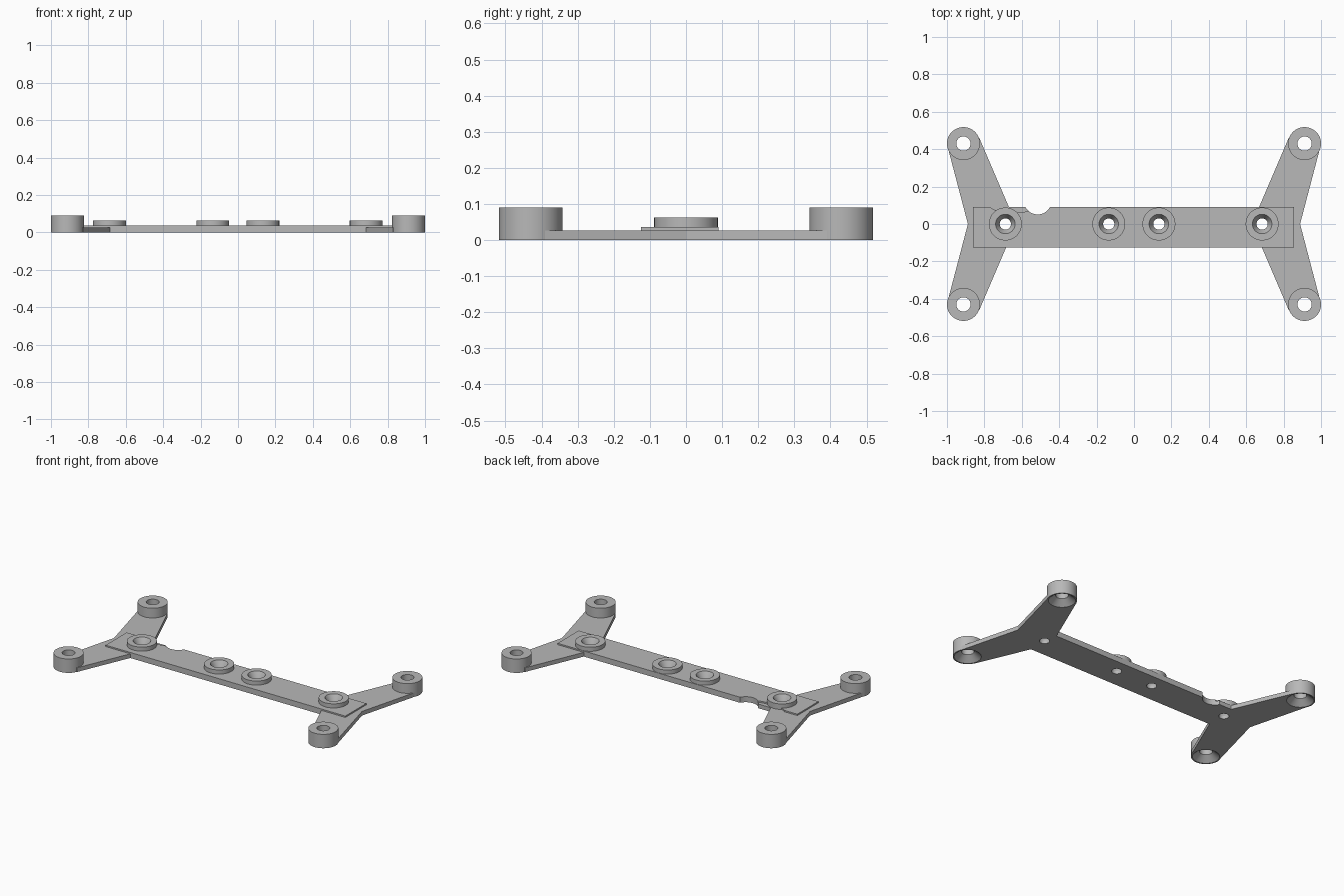
import bpy
import bmesh
import math

cube = bpy.data.objects.get("Cube")
if cube:
    bpy.data.objects.remove(cube, do_unlink=True)

grey = bpy.data.materials.new("plain grey")
grey.use_nodes = True
COLOUR = (0.48, 0.48, 0.48, 1)
grey.diffuse_color = COLOUR
grey.node_tree.nodes["Principled BSDF"].inputs["Base Color"].default_value = COLOUR


def finish(name, bm):
    bmesh.ops.recalc_face_normals(bm, faces=bm.faces)
    mesh = bpy.data.meshes.new(name)
    bm.to_mesh(mesh)
    bm.free()
    mesh.materials.append(grey)
    ob = bpy.data.objects.new(name, mesh)
    bpy.context.collection.objects.link(ob)
    return ob


def prism(name, outline, z0, z1):
    """Extrude a flat outline between two heights."""
    bm = bmesh.new()
    face = bm.faces.new([bm.verts.new((x, y, z0)) for x, y in outline])
    top = bmesh.ops.extrude_face_region(bm, geom=[face])
    verts = [g for g in top["geom"] if isinstance(g, bmesh.types.BMVert)]
    bmesh.ops.translate(bm, verts=verts, vec=(0, 0, z1 - z0))
    return finish(name, bm)


def ellipse(cx, cy, rx, ry, n=64):
    return [(cx + rx * math.cos(math.tau * i / n), cy + ry * math.sin(math.tau * i / n))
            for i in range(n)]


def lathe(name, profile, cx, cy, closed, n=48):
    """Turn an (r, z) profile; closed loops make rings, open ones get end caps."""
    bm = bmesh.new()
    rings = [[bm.verts.new((x, y, z)) for x, y in ellipse(cx, cy, r, r, n)] for r, z in profile]
    for k in range(len(rings) if closed else len(rings) - 1):
        a, b = rings[k], rings[(k + 1) % len(rings)]
        for i in range(n):
            j = (i + 1) % n
            bm.faces.new((a[i], a[j], b[j], b[i]))
    if not closed:
        bm.faces.new(rings[0])
        bm.faces.new(rings[-1])
    return finish(name, bm)


def cut(ob, cutters):
    """Subtract each cutter and apply the result."""
    bpy.context.view_layer.objects.active = ob
    for c in cutters:
        mod = ob.modifiers.new("cut", "BOOLEAN")
        mod.operation = "DIFFERENCE"
        mod.solver = "EXACT"
        mod.object = c
        bpy.ops.object.modifier_apply(modifier=mod.name)


FOOT_X, FOOT_Y, R = 0.912, 0.43, 0.088
BOSSES = {"right_outer": -0.688, "right_inner": -0.135, "left_inner": 0.133, "left_outer": 0.685}
parts, helpers = [], []

# Connecting bar and the two V-shaped arm plates
bar = prism("bar", [(-0.86, -0.125), (0.856, -0.125), (0.856, 0.09), (-0.86, 0.09)], 0, 0.036)
parts.append(bar)
arms = {}
for side, s in (("left", 1), ("right", -1)):
    half = [(0.888, 0), (0.997, 0.415), (0.912, 0.5), (0.828, 0.462), (0.63, 0)]
    outline = half + [(x, -y) for x, y in reversed(half[1:-1])]
    arms[s] = prism(side + "_arm_plate", [(s * x, y) for x, y in outline], 0, 0.027)
    parts.append(arms[s])

# Feet: tall rings with a wide countersink underneath
foot_profile = [(R, 0), (R, 0.09), (0.038, 0.09), (0.038, 0.035), (0.08, 0)]
for side, s in (("left", 1), ("right", -1)):
    for end, e in (("front", -1), ("back", 1)):
        x, y = s * FOOT_X, e * FOOT_Y
        parts.append(lathe(f"{end}_{side}_foot", foot_profile, x, y, True))
        c = lathe("foot_cutter", [(R - 0.003, -0.02), (R - 0.003, 0.05)], x, y, False)
        helpers.append(c)
        cut(arms[s], [c])

# Screw bosses along the bar, countersunk from above
boss_profile = [(R, 0.002), (R, 0.0625), (0.052, 0.0625), (0.042, 0.045), (0.03, 0.02), (0.03, 0.002)]
for name, x in BOSSES.items():
    parts.append(lathe(name + "_boss", boss_profile, x, 0, True))
    hole = lathe("hole_cutter", [(0.03, -0.02), (0.03, 0.02), (0.056, 0.055)], x, 0, False)
    helpers.append(hole)
    cut(bar, [hole])
    if abs(x) > 0.5:
        cut(arms[1 if x > 0 else -1], [hole])

# Worn notch in the back edge: a through bite and a shallow scoop
bite = prism("bite_cutter", ellipse(-0.515, 0.125, 0.074, 0.074), -0.05, 0.1)
scoop = prism("scoop_cutter", ellipse(-0.645, 0.105, 0.13, 0.045), 0.027, 0.1)
helpers += [bite, scoop]
cut(bar, [bite, scoop])

for h in helpers:
    bpy.data.objects.remove(h, do_unlink=True)

# Smooth the round walls, keep edges crisp
for ob in parts:
    bpy.ops.object.select_all(action="DESELECT")
    ob.select_set(True)
    bpy.context.view_layer.objects.active = ob
    bpy.ops.object.shade_smooth_by_angle(angle=math.radians(25))
